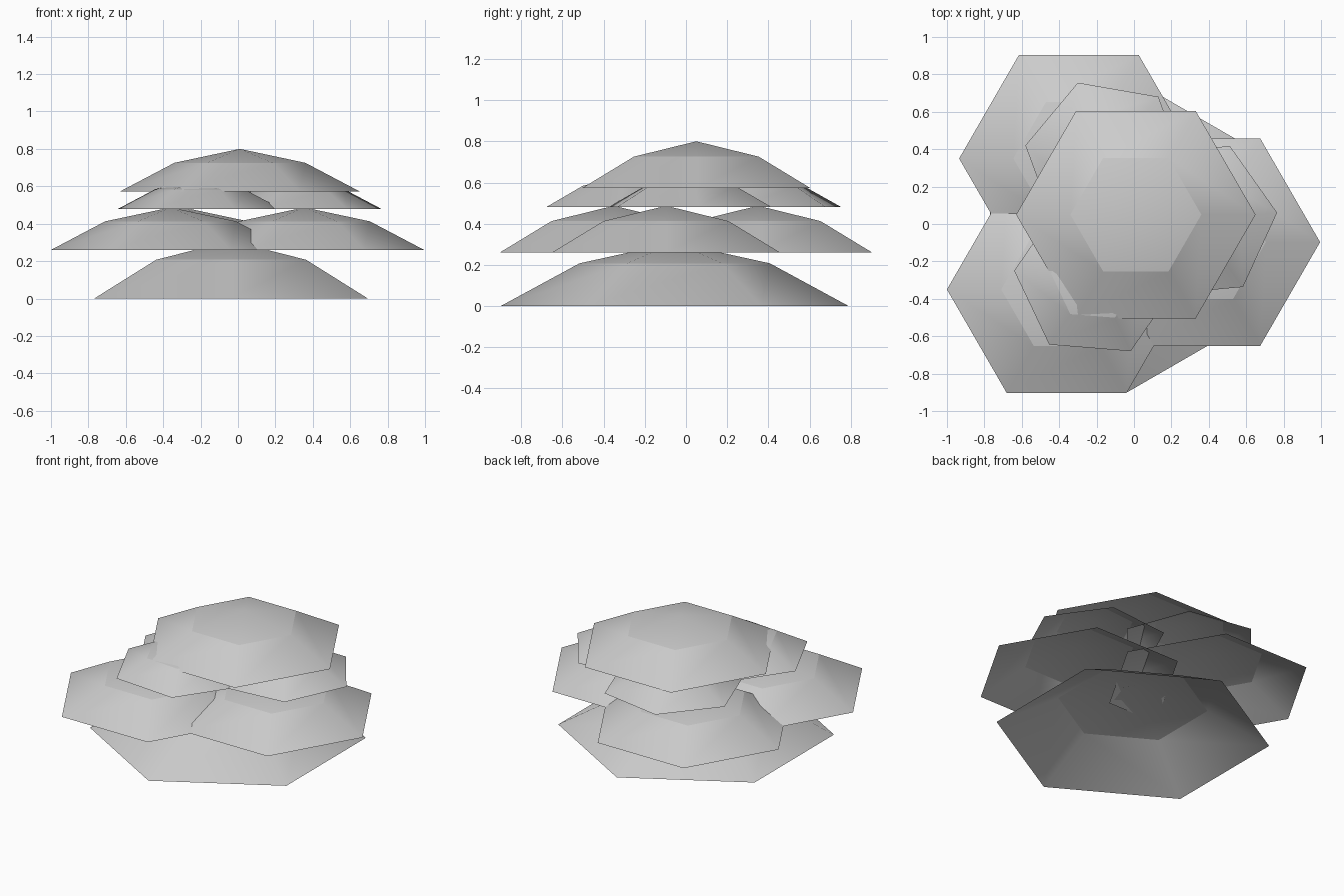
import bpy, bmesh
from math import cos, sin, pi, radians

cube = bpy.data.objects.get("Cube")
if cube:
    bpy.data.objects.remove(cube, do_unlink=True)

grey = bpy.data.materials.new("light_grey")
grey.use_nodes = True
colour = (0.6, 0.6, 0.6, 1)
grey.diffuse_color = colour
grey.node_tree.nodes["Principled BSDF"].inputs["Base Color"].default_value = colour

SIDES = 6
MID_RADIUS, MID_HEIGHT, APEX_HEIGHT = 0.547, 0.2385, 0.355


def add_canopy(name, x, y, z, radius, turn=0.0, stretch=1.0):
    """Open six-sided shell: a steep skirt below a shallow pointed cap."""
    bm = bmesh.new()

    def ring(scale, height):
        return [bm.verts.new((radius * scale * cos(radians(turn) + 2 * pi * i / SIDES),
                              radius * scale * sin(radians(turn) + 2 * pi * i / SIDES),
                              radius * height * stretch)) for i in range(SIDES)]

    rim, mid = ring(1, 0), ring(MID_RADIUS, MID_HEIGHT)
    apex = bm.verts.new((0, 0, radius * APEX_HEIGHT * stretch))
    for i in range(SIDES):
        j = (i + 1) % SIDES
        bm.faces.new((rim[i], rim[j], mid[j], mid[i]))
        bm.faces.new((mid[i], mid[j], apex))
        bm.edges.get((mid[i], mid[j])).smooth = False
    for face in bm.faces:
        face.smooth = True
    mesh = bpy.data.meshes.new(name)
    bm.to_mesh(mesh)
    bm.free()
    mesh.materials.append(grey)
    obj = bpy.data.objects.new(name, mesh)
    obj.location = (x, y, z)
    bpy.context.collection.objects.link(obj)


# Wide base shell, with corners to the front and back
add_canopy("base_canopy", -0.037, -0.055, 0, 0.845, 30, 1.03)

# Lower tier of three large shells
add_canopy("lower_canopy_front", -0.36, -0.35, 0.26, 0.64)
add_canopy("lower_canopy_back", -0.295, 0.35, 0.26, 0.64)
add_canopy("lower_canopy_left", 0.355, -0.097, 0.26, 0.64)

# Upper tier of three small, slightly turned shells
add_canopy("upper_canopy_front", -0.205, -0.285, 0.48, 0.437, -4.6)
add_canopy("upper_canopy_back", -0.15, 0.345, 0.48, 0.437, -9.9)
add_canopy("upper_canopy_left", 0.33, 0.02, 0.48, 0.437, 5.3)

# Crown shell
add_canopy("crown_canopy", 0.01, 0.05, 0.573, 0.64)
